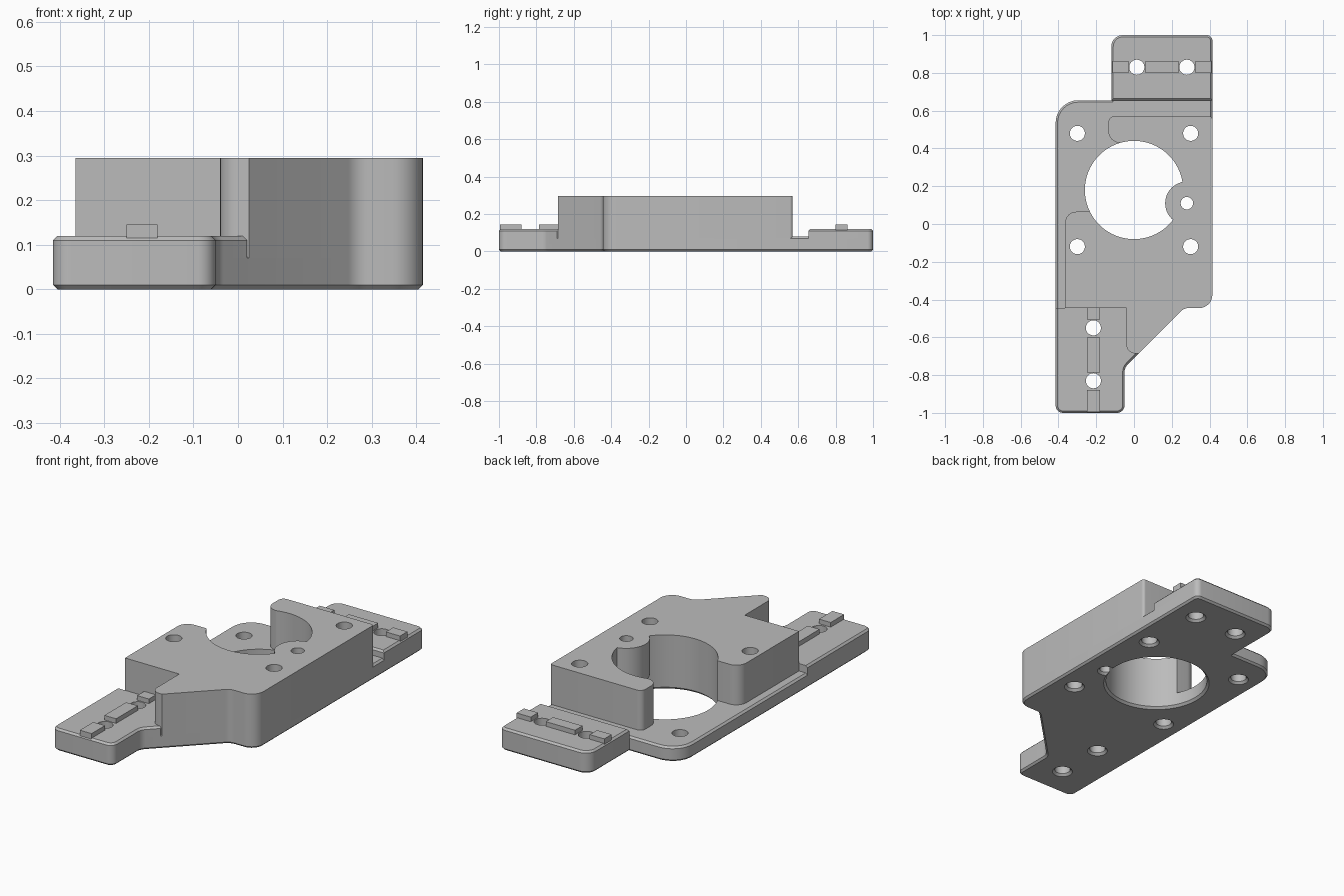
import bpy, bmesh, math
from mathutils import Vector

if "Cube" in bpy.data.objects:
    bpy.data.objects.remove(bpy.data.objects["Cube"], do_unlink=True)

grey = bpy.data.materials.new("machined grey")
grey.use_nodes = True
grey.diffuse_color = (0.5, 0.5, 0.5, 1)
grey.node_tree.nodes["Principled BSDF"].inputs["Base Color"].default_value = (0.5, 0.5, 0.5, 1)


def rounded(corners, steps=8):
    """Outline from (x, y, fillet radius) corners."""
    out = []
    for i, (x, y, r) in enumerate(corners):
        p = Vector((x, y))
        if r == 0:
            out.append(p)
            continue
        a = (Vector(corners[i - 1][:2]) - p).normalized()
        b = (Vector(corners[(i + 1) % len(corners)][:2]) - p).normalized()
        half = a.angle(b) / 2
        centre = p + (a + b).normalized() * (r / math.sin(half))
        start = p + a * (r / math.tan(half)) - centre
        end = p + b * (r / math.tan(half)) - centre
        sweep = start.angle_signed(end)
        for k in range(steps + 1):
            t = -sweep * k / steps
            c, s = math.cos(t), math.sin(t)
            out.append(centre + Vector((c * start.x - s * start.y, s * start.x + c * start.y)))
    return out


def add_object(name, bm):
    bmesh.ops.recalc_face_normals(bm, faces=bm.faces)
    mesh = bpy.data.meshes.new(name)
    bm.to_mesh(mesh)
    bm.free()
    mesh.materials.append(grey)
    obj = bpy.data.objects.new(name, mesh)
    bpy.context.collection.objects.link(obj)
    return obj


def prism(name, outline, z0, z1, chamfer=(), keep_y=None):
    """Extruded outline; chamfer lists the heights whose rims are cut."""
    bm = bmesh.new()
    base = bm.faces.new([bm.verts.new((p.x, p.y, z0)) for p in outline])
    top = bmesh.ops.extrude_face_region(bm, geom=[base], use_keep_orig=True)
    bmesh.ops.translate(bm, vec=(0, 0, z1 - z0),
                        verts=[g for g in top["geom"] if isinstance(g, bmesh.types.BMVert)])
    bmesh.ops.recalc_face_normals(bm, faces=bm.faces)
    rims = [e for e in bm.edges
            if any(all(abs(v.co.z - z) < 1e-5 for v in e.verts) for z in chamfer)
            and not (keep_y is not None and all(abs(v.co.y - keep_y) < 1e-5 for v in e.verts))]
    if rims:
        bmesh.ops.bevel(bm, geom=rims, offset=0.01, segments=1, affect='EDGES')
    return add_object(name, bm)


def box(name, x0, x1, y0, y1, z0, z1):
    return prism(name, [Vector(p) for p in ((x0, y0), (x1, y0), (x1, y1), (x0, y1))], z0, z1)


def hole_cutter(name, x, y, r, sides):
    """Drill shape with a countersunk mouth at the underside."""
    bm = bmesh.new()
    rings = []
    for z, rad in ((-0.02, r + 0.032), (0.012, r), (0.4, r)):
        rings.append([bm.verts.new((x + rad * math.cos(math.tau * k / sides),
                                    y + rad * math.sin(math.tau * k / sides), z))
                      for k in range(sides)])
    for lo, hi in zip(rings, rings[1:]):
        for k in range(sides):
            n = (k + 1) % sides
            bm.faces.new((lo[k], lo[n], hi[n], hi[k]))
    bm.faces.new(rings[0])
    bm.faces.new(rings[-1])
    obj = add_object(name, bm)
    obj.hide_render = True
    return obj


LEFT, RIGHT, FRONT = -0.415, 0.415, -0.445
slope = [(0.265, FRONT, 0.06), (RIGHT, FRONT, 0.07)]

# Thin base plate under everything
plate = prism("base_plate", rounded([
    (LEFT, -1, 0.04), (-0.05, -1, 0.04), (-0.05, -0.76, 0.06), *slope,
    (RIGHT, 1, 0.03), (-0.12, 1, 0.06), (-0.12, 0.655, 0), (LEFT, 0.655, 0.12)]),
    0, 0.08, (0, 0.08))

# Raised front foot and rear tab
foot = prism("front_foot", rounded([
    (LEFT, -1, 0.04), (-0.05, -1, 0.04), (-0.05, -0.76, 0.06),
    (0.02, -0.69, 0), (0.02, FRONT, 0), (LEFT, FRONT, 0)]),
    0.04, 0.12, (0.12,), FRONT)
tab = prism("rear_tab", rounded([
    (-0.12, 0.655, 0), (RIGHT, 0.655, 0), (RIGHT, 1, 0.03), (-0.12, 1, 0.06)]),
    0.04, 0.12, (0.12,))

# Tall block wrapped around the bore
block = prism("main_block", rounded([
    (-0.365, FRONT, 0), (-0.04, FRONT, 0), (-0.04, -0.685, 0.045), (0.025, -0.685, 0),
    *slope, (RIGHT, 0.57, 0.015), (-0.135, 0.57, 0.03), (-0.135, 0.43, 0.06),
    (0, 0.43, 0), (0, 0.065, 0), (-0.365, 0.065, 0.06)]), 0.04, 0.295)

# Round boss standing into the bore
boss = prism("bore_boss", [Vector((0.28 + 0.115 * math.cos(math.tau * k / 48),
                                   0.11 + 0.115 * math.sin(math.tau * k / 48)))
                           for k in range(48)], 0.1, 0.295)

# Bore and screw holes
bore = hole_cutter("bore_cutter", 0, 0.18, 0.26, 96)
boss_hole = hole_cutter("boss_hole_cutter", 0.28, 0.11, 0.033, 24)
screws = [hole_cutter("screw_cutter", x, y, 0.04, 32) for x, y in (
    (-0.3, 0.48), (0.3, 0.48), (-0.3, -0.12), (0.3, -0.12),
    (0.015, 0.83), (0.28, 0.83), (-0.215, -0.55), (-0.215, -0.83))]
cuts = {plate: [bore, boss_hole, *screws], block: [bore, boss_hole, *screws[:4]],
        boss: [boss_hole], tab: screws[4:6], foot: screws[6:]}
for part, cutters in cuts.items():
    bpy.context.view_layer.objects.active = part
    for cutter in cutters:
        mod = part.modifiers.new("hole", 'BOOLEAN')
        mod.operation = 'DIFFERENCE'
        mod.solver = 'EXACT'
        mod.object = cutter
        bpy.ops.object.modifier_apply(modifier=mod.name)
for cutter in (bore, boss_hole, *screws):
    bpy.data.objects.remove(cutter, do_unlink=True)

# Locating keys between the screw holes
keys = [box("front_key", -0.25, -0.18, y0, y1, 0.1, 0.145)
        for y0, y1 in ((-0.995, -0.88), (-0.785, -0.6), (-0.505, FRONT))]
keys += [box("rear_key", x0, x1, 0.8, 0.863, 0.1, 0.145)
         for x0, x1 in ((-0.115, -0.028), (0.06, 0.235), (0.325, 0.41))]

# Smooth curved walls, sharp edges elsewhere
bpy.ops.object.select_all(action='DESELECT')
for obj in [*cuts, *keys]:
    obj.select_set(True)
bpy.context.view_layer.objects.active = plate
bpy.ops.object.shade_smooth_by_angle(angle=math.radians(30))
